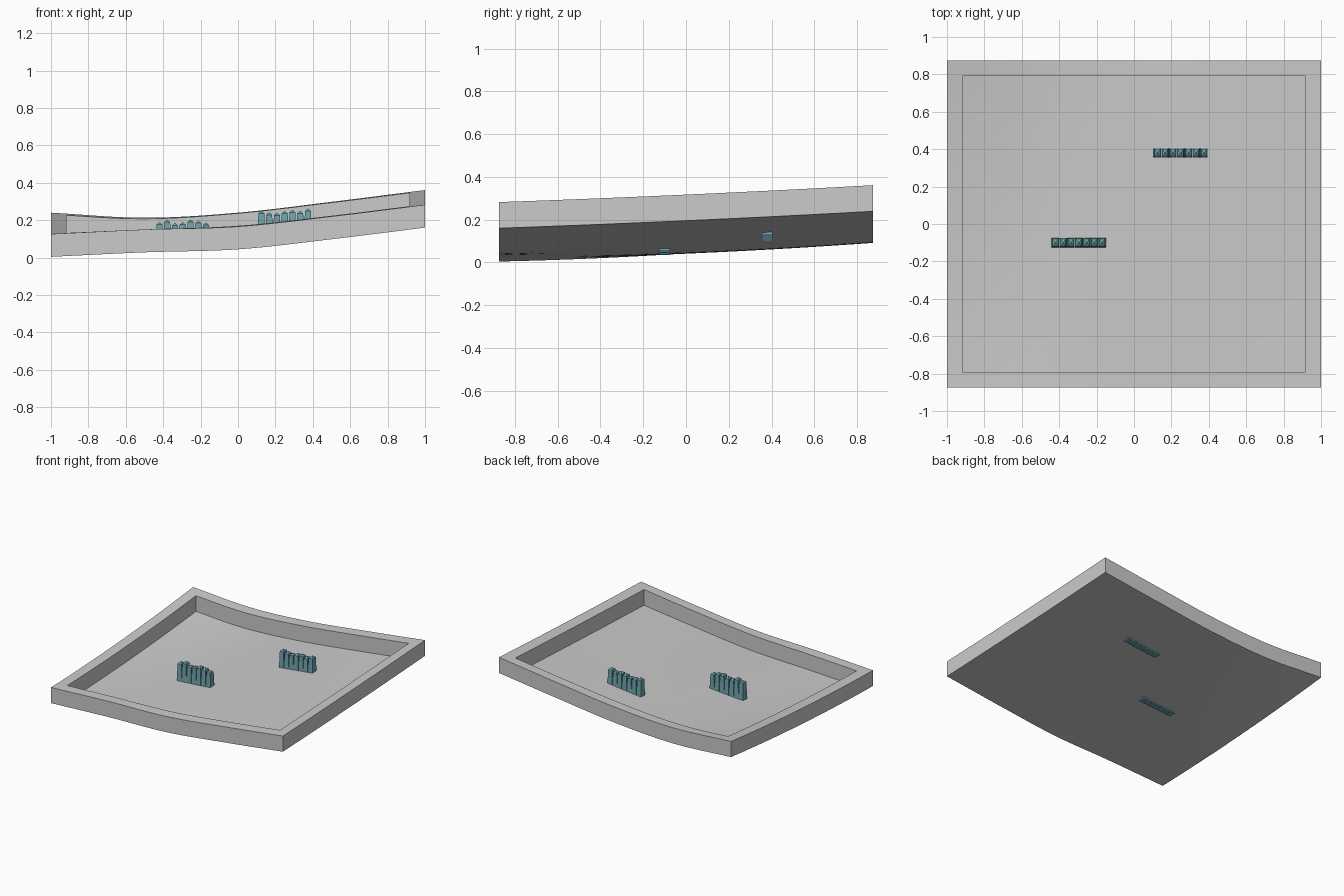
import bpy, bmesh

if "Cube" in bpy.data.objects:
    bpy.data.objects.remove(bpy.data.objects["Cube"])

# terrain heights: rows at y = -0.875, 0, 0.875; columns at x = -1 ... 1
ROWS = [[.004, .028, .044, .098, .16],
        [.042, .044, .083, .136, .195],
        [.118, .091, .118, .176, .239]]
HX, HY, WALL, DEPTH = 1.0, 0.875, 0.083, 0.122


def spline(p, x):
    t = max(0.0, min(3.9999, (x + 1) * 2))
    t = t if x < 1 else 4.0
    i = min(int(t), 3)
    f = t - i
    q = [2 * p[0] - p[1]] + p + [2 * p[-1] - p[-2]]
    a, b, c, d = q[i:i + 4]
    return b + .5 * f * (c - a + f * (2 * a - 5 * b + 4 * c - d + f * (3 * (b - c) + d - a)))


def height(x, y):
    a, b, c = (spline(r, x) for r in ROWS)
    v = y / HY
    return b + v * (c - a) / 2 + v * v * ((a + c) / 2 - b)


def ticks(half, n=32):
    inner = half - WALL
    return [-half] + [-inner + 2 * inner * i / n for i in range(n + 1)] + [half]


def finish(bm, name, mat=None, smooth=False):
    bmesh.ops.recalc_face_normals(bm, faces=bm.faces[:])
    me = bpy.data.meshes.new(name)
    bm.to_mesh(me)
    bm.free()
    ob = bpy.data.objects.new(name, me)
    bpy.context.collection.objects.link(ob)
    if mat:
        me.materials.append(mat)
    if smooth:
        bpy.ops.object.select_all(action='DESELECT')
        bpy.context.view_layer.objects.active = ob
        ob.select_set(True)
        bpy.ops.object.shade_smooth_by_angle()
    return ob


def sheet(keep):
    xs, ys = ticks(HX), ticks(HY)
    bm = bmesh.new()
    g = [[bm.verts.new((x, y, height(x, y))) for x in xs] for y in ys]
    nx, ny = len(xs) - 2, len(ys) - 2
    for j in range(ny + 1):
        for i in range(nx + 1):
            if keep(i in (0, nx) or j in (0, ny)):
                bm.faces.new((g[j][i], g[j][i + 1], g[j + 1][i + 1], g[j + 1][i]))
    bmesh.ops.delete(bm, geom=[v for v in bm.verts if not v.link_faces], context='VERTS')
    return bm


# terrain floor
bm = sheet(lambda border: not border)
floor = finish(bm, "terrain_floor", smooth=True)
for p in floor.data.polygons:
    if p.normal.z < 0:
        floor.data.flip_normals()
    break

# raised rim that follows the terrain
bm = sheet(lambda border: border)
ext = bmesh.ops.extrude_face_region(bm, geom=bm.faces[:], use_keep_orig=True)
bmesh.ops.translate(bm, vec=(0, 0, DEPTH),
                    verts=[v for v in ext["geom"] if isinstance(v, bmesh.types.BMVert)])
finish(bm, "rim", smooth=True)

# picket fences with pointed tops
teal = bpy.data.materials.new("fence_teal")
teal.diffuse_color = (0.16, 0.38, 0.43, 1)
teal.use_nodes = True
teal.node_tree.nodes["Principled BSDF"].inputs["Base Color"].default_value = teal.diffuse_color


def fence(name, x0, y0, tops):
    bm = bmesh.new()
    for i, top in enumerate(tops):
        x = x0 + .0415 * i
        z0 = height(x, y0) - .01
        rings = []
        for w, d, z in ((.0205, .025, z0), (.016, .021, top - .014)):
            rings.append([bm.verts.new((x + sx * w, y0 + sy * d, z))
                          for sx, sy in ((-1, -1), (1, -1), (1, 1), (-1, 1))])
        lo, hi = rings
        apex = bm.verts.new((x, y0, top))
        bm.faces.new(lo[::-1])
        for k in range(4):
            n = (k + 1) % 4
            bm.faces.new((lo[k], lo[n], hi[n], hi[k]))
            bm.faces.new((hi[k], hi[n], apex))
    finish(bm, name, teal)


fence("fence_left", -.42, -.10, [.19, .203, .185, .19, .203, .198, .187])
fence("fence_right", .125, .38, [.25, .242, .24, .25, .255, .25, .263])
